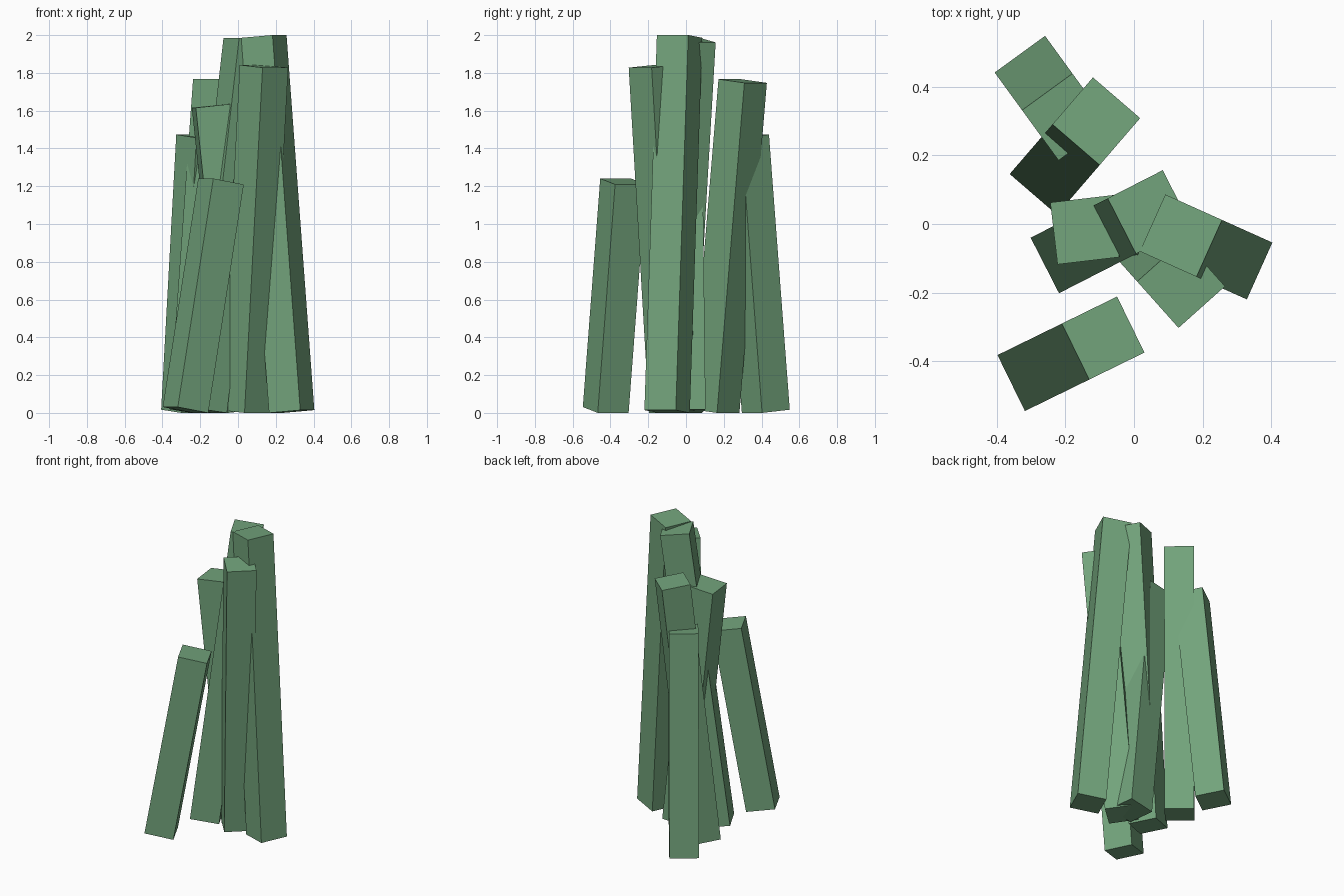
import bpy
import bmesh
from mathutils import Matrix, Vector

cube = bpy.data.objects.get("Cube")
if cube:
    bpy.data.objects.remove(cube, do_unlink=True)

# One flat green for every post
green = bpy.data.materials.new("leaf_green")
green.use_nodes = True
COLOUR = (0.17, 0.37, 0.2, 1)
green.diffuse_color = COLOUR
green.node_tree.nodes["Principled BSDF"].inputs["Base Color"].default_value = COLOUR

WIDTH = 0.182


def post(name, base, top, height):
    """Square post whose sides face its direction of lean and whose lowest edge is on the ground."""
    lean = Vector(top) - Vector(base)
    foot = Vector((*base, WIDTH / 2 * lean.length / height))
    head = Vector((*top, height))
    axis = head - foot
    z = axis.normalized()
    y = Vector((-lean.y, lean.x, 0)).normalized()
    x = y.cross(z)
    turn = Matrix((x, y, z)).transposed().to_4x4()

    mesh = bpy.data.meshes.new(name)
    bm = bmesh.new()
    bmesh.ops.create_cube(bm, size=1)
    bmesh.ops.scale(bm, vec=(WIDTH, WIDTH, axis.length), verts=bm.verts)
    bm.to_mesh(mesh)
    bm.free()
    mesh.materials.append(green)
    obj = bpy.data.objects.new(name, mesh)
    obj.matrix_world = Matrix.Translation((foot + head) / 2) @ turn
    bpy.context.collection.objects.link(obj)


# Leaning posts: base centre, top centre, height of the top centre
post("tall_left_post", (0.284, -0.10), (0.137, -0.034), 1.993)
post("tall_middle_post", (-0.18, -0.08), (0.045, 0.035), 1.973)
post("front_middle_post", (0.042, -0.068), (0.1375, -0.175), 1.835)
post("short_front_post", (-0.278, -0.425), (-0.09, -0.333), 1.225)
post("inner_right_post", (0.026, 0.003), (-0.144, -0.017), 1.625)
post("back_post", (-0.235, 0.155), (-0.11, 0.30), 1.757)
post("short_back_post", (-0.28, 0.4225), (-0.2, 0.3125), 1.465)
